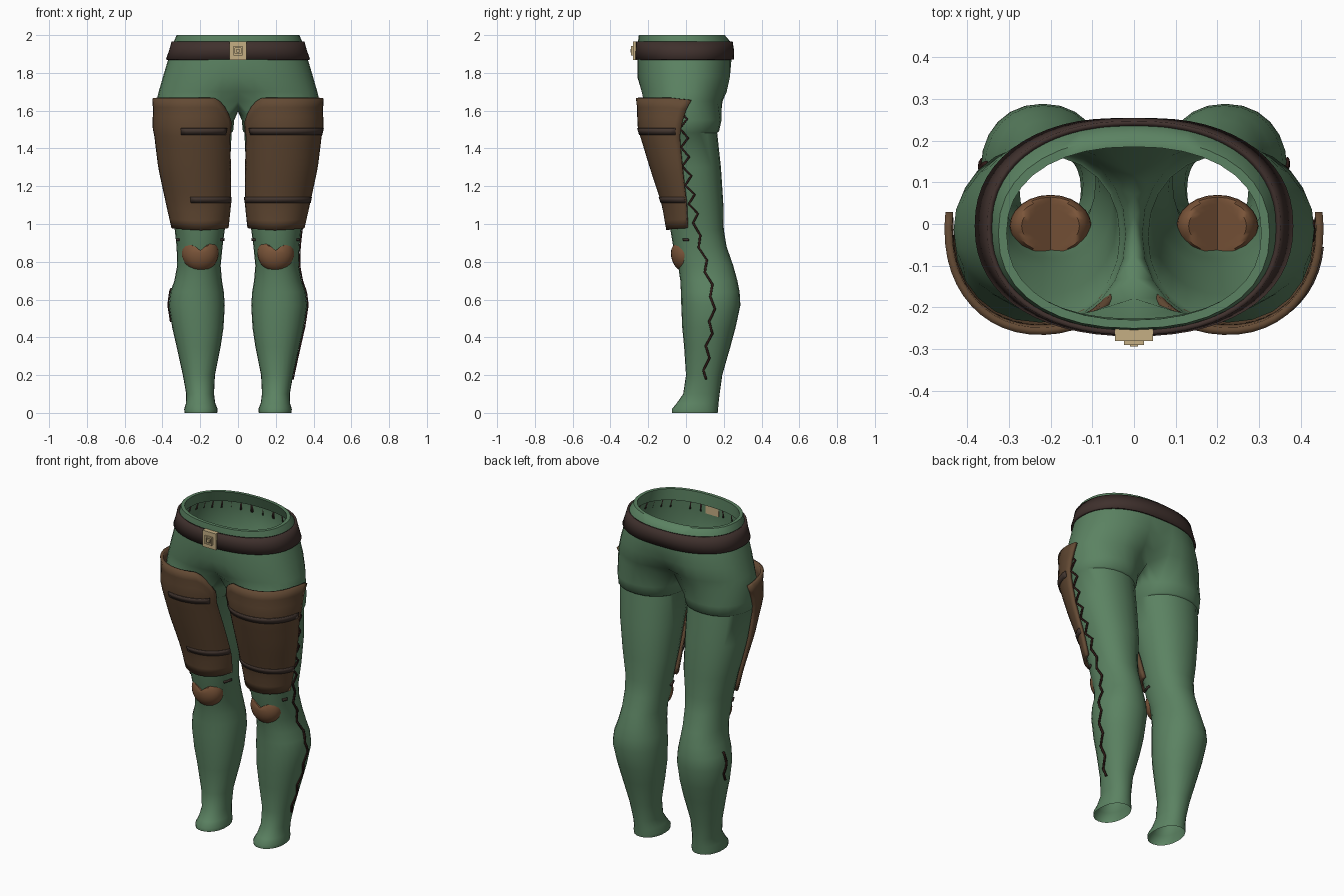
import bpy, bmesh, math

if "Cube" in bpy.data.objects:
    bpy.data.objects.remove(bpy.data.objects["Cube"])

# ---------- materials ----------
def mat(name, rgb):
    m = bpy.data.materials.new(name)
    m.diffuse_color = (*rgb, 1)
    m.use_nodes = True
    m.node_tree.nodes["Principled BSDF"].inputs["Base Color"].default_value = m.diffuse_color
    return m

GREEN = mat("green cloth", (0.105, 0.225, 0.122))
BROWN = mat("brown leather", (0.125, 0.068, 0.034))
PAD = mat("knee leather", (0.2, 0.092, 0.042))
BELT = mat("belt leather", (0.05, 0.03, 0.026))
STRAP = mat("strap leather", (0.058, 0.038, 0.03))
TAN = mat("buckle tan", (0.56, 0.43, 0.23))
SEAM = mat("seam thread", (0.03, 0.011, 0.009))

# hips: z, half width, front y, back y, front dent, back dent
HIPS = [(2.0, .325, -.25, .205, 0, 0), (1.965, .34, -.254, .235, 0, 0),
        (1.92, .352, -.255, .242, 0, 0), (1.87, .37, -.257, .247, 0, .02),
        (1.78, .397, -.258, .25, 0, .1), (1.70, .42, -.25, .235, .1, .25),
        (1.65, .432, -.242, .215, .28, .42)]
# leg: z, inner x, outer x, front y, back y
LEG = [(1.69, .02, .425, -.238, .215), (1.55, .02, .43, -.236, .188),
       (1.49, .026, .43, -.232, .175), (1.483, .034, .423, -.226, .165),
       (1.3, .042, .402, -.17, .185), (1.1, .052, .362, -.105, .198),
       (.97, .07, .335, -.083, .2), (.88, .082, .325, -.068, .215),
       (.78, .092, .322, -.042, .25), (.70, .085, .337, -.03, .272),
       (.64, .075, .358, -.027, .284), (.57, .07, .367, -.025, .288),
       (.45, .077, .348, -.02, .262), (.35, .092, .325, -.01, .235),
       (.2, .122, .292, 0, .192), (.1, .127, .274, -.015, .178),
       (.05, .12, .276, -.05, .172), (.02, .108, .285, -.075, .17),
       (0, .11, .283, -.075, .168)]

def lerp(table, z):
    """Row of the table at height z."""
    for a, b in zip(table, table[1:]):
        if z >= b[0]:
            t = min(1, (a[0] - z) / (a[0] - b[0]))
            return [p + (q - p) * t for p, q in zip(a, b)]
    return list(table[-1])

def spow(v, n):
    return math.copysign(abs(v) ** (2 / n), v)

def hip_point(z, deg, off=0):
    _, hw, yf, yb, df, db = lerp(HIPS, z)
    a = math.radians(deg)
    x = (hw + off) * spow(math.cos(a), 2.25) if abs(deg) < 90 else 0
    cy, ry = (yf + yb) / 2, (yb - yf) / 2 + off
    dent = (df if deg < 0 else db) * math.exp(-(x / .11) ** 2)
    return (x, cy + ry * spow(math.sin(a), 2.25) * (1 - dent), z)

def leg_point(z, deg, off=0, z_out=None):
    _, xi, xo, yf, yb = lerp(LEG, z)
    a = math.radians(deg)
    return ((xi + xo) / 2 + ((xo - xi) / 2 + off) * spow(math.cos(a), 2.15),
            (yf + yb) / 2 + ((yb - yf) / 2 + off) * spow(math.sin(a), 2.15), z)

# ---------- mesh helpers ----------
def finish(bm, name, material, thick=0, mirror=False, angle=40):
    bmesh.ops.recalc_face_normals(bm, faces=bm.faces)
    me = bpy.data.meshes.new(name)
    bm.to_mesh(me)
    bm.free()
    ob = bpy.data.objects.new(name, me)
    bpy.context.collection.objects.link(ob)
    me.materials.append(material)
    bpy.ops.object.select_all(action='DESELECT')
    ob.select_set(True)
    bpy.context.view_layer.objects.active = ob
    bpy.ops.object.shade_smooth_by_angle(angle=math.radians(angle))
    if mirror:
        m = ob.modifiers.new("mirror", 'MIRROR')
        m.merge_threshold = .0005
    if thick:
        s = ob.modifiers.new("thickness", 'SOLIDIFY')
        s.thickness, s.offset = thick, 0
    return ob

def skin(bm, rows, close=False):
    """Quads between consecutive rows of BMVerts."""
    for a, b in zip(rows, rows[1:]):
        n = len(a)
        for i in range(n if close else n - 1):
            j = (i + 1) % n
            bm.faces.new((a[i], a[j], b[j], b[i]))

def sheet(name, rows, material, **kw):
    bm = bmesh.new()
    skin(bm, [[bm.verts.new(p) for p in r] for r in rows])
    return finish(bm, name, material, **kw)

# ---------- trousers: half hips joined to one leg, mirrored ----------
bm = bmesh.new()
arc = range(-90, 91, 10)
rows = [[bm.verts.new(hip_point(1.93, d, -.028)) for d in arc],
        [bm.verts.new(hip_point(2.0, d, -.02)) for d in arc]]
rows += [[bm.verts.new(hip_point(r[0], d)) for d in arc] for r in HIPS]
skin(bm, rows)
hem = rows[-1]
y0, y1 = hem[0].co.y, hem[-1].co.y
crotch = []
for k in range(1, 6):                      # crotch curve from back to front
    t = k / 6
    crotch.append(bm.verts.new((0, y1 + (y0 - y1) * t, 1.65 - .055 * math.sin(math.pi * t))))
rings = [hem + crotch]
for r in LEG[1:]:
    rings.append([bm.verts.new(leg_point(r[0], -135 + 15 * i)) for i in range(24)])
skin(bm, rings, close=True)
finish(bm, "trousers", GREEN, mirror=True, angle=50)

# ---------- belt and buckle ----------
sheet("belt", [[hip_point(z, d, .006) for d in range(-90, 91, 6)] for z in (1.965, 1.92, 1.87)],
      BELT, thick=.012, mirror=True)

def box(name, x, y, z, sx, sy, sz, material):
    bm = bmesh.new()
    bmesh.ops.create_cube(bm, size=1)
    for v in bm.verts:
        v.co = (x + v.co.x * sx, y + v.co.y * sy, z + v.co.z * sz)
    return finish(bm, name, material)

box("buckle_plate", 0, -.266, 1.917, .09, .028, .1, TAN)
for s in (-1, 1):
    box("buckle_frame_side", s * .02, -.284, 1.917, .009, .012, .049, TAN)
    box("buckle_frame_bar", 0, -.284, 1.917 + s * .02, .031, .012, .009, TAN)
box("buckle_stud", 0, -.286, 1.917, .018, .016, .018, TAN)

# ---------- thigh guards ----------
rows = []
N = 20
for k in range(15):
    t = k / 14
    row = []
    for i in range(N + 1):
        u = i / N
        top = 1.668 - .13 * max(0, (u - .78) / .22) ** 1.7 - .012 * max(0, .15 - u) / .15
        bottom = .968 + .012 * abs(2 * u - 1)
        z = top + (bottom - top) * t
        outer = 5 - 22 * t + 4 * math.exp(-(t / .06) ** 2)
        inner = -146 - 22 * t
        flare = .013 + .006 * math.exp(-(t / .05) ** 2)
        row.append(leg_point(z, outer + (inner - outer) * u, flare))
    rows.append(row)
sheet("thigh_guards", rows, BROWN, thick=.018, mirror=True)

# ---------- straps lying on the guards and knees ----------
def band(name, side, z, h, a, b, off, thick=.007):
    n = max(2, int(abs(b - a) / 7))
    rows = []
    for zz in (z + h / 2, z - h / 2):
        pts = [leg_point(zz, a + (b - a) * i / n, off) for i in range(n + 1)]
        rows.append([(side * x, y, w) for x, y, w in pts])
    sheet(name, rows, STRAP, thick=thick)

band("upper_strap_right", 1, 1.49, .034, -6, -137, .0225)
band("upper_strap_left", -1, 1.49, .034, -72, -137, .0225)
band("lower_strap_right", 1, 1.128, .032, -14, -162, .0225)
band("lower_strap_left", -1, 1.128, .032, -78, -160, .0225)
for s in (-1, 1):
    band("knee_strap_outer", s, .917, .014, -20, -33, .004)
    band("knee_strap_inner", s, .917, .012, -150, -172, .004)

# ---------- knee pads: rounded cups with a V notch on top ----------
bm = bmesh.new()
bmesh.ops.create_uvsphere(bm, u_segments=24, v_segments=16, radius=1)
for v in bm.verts:
    x, y, z = v.co
    z = min(z * .1, .012 + .78 * abs(x * .1))
    v.co = (.2 + x * .098, -.005 + y * .075, .848 + z)
finish(bm, "knee_pads", PAD, mirror=True)

# ---------- zigzag side seams ----------
PATH = [(1.66, -.02), (1.5, -.012), (1.3, .0), (1.1, .035), (.95, .06), (.8, .1),
        (.6, .145), (.48, .135), (.36, .118), (.12, .095)]

def side_x(z, y):
    _, xi, xo, yf, yb = lerp(LEG, z)
    v = min(1, abs(y - (yf + yb) / 2) / ((yb - yf) / 2))
    return (xi + xo) / 2 + (xo - xi) / 2 * (1 - v ** 2.15) ** (1 / 2.15)

def seam(name, side, top, low):
    corners, z, flip = [], top, 1
    while z > low:
        amp = .02 if z > 1.05 else .013
        corners.append((z, lerp(PATH, z)[1] + flip * amp))
        z -= .05 if z > 1.05 else .065
        flip = -flip
    rows = []
    for (za, ya), (zb, yb) in zip(corners, corners[1:]):
        for k in range(4):
            z, y = za + (zb - za) * k / 4, ya + (yb - ya) * k / 4
            rows.append([(side * (side_x(z, y + e) + .004), y + e, z) for e in (-.006, .006)])
    sheet(name, rows, SEAM, thick=.007)

seam("seam_right", 1, 1.655, .1)
seam("seam_left", -1, .66, .42)
